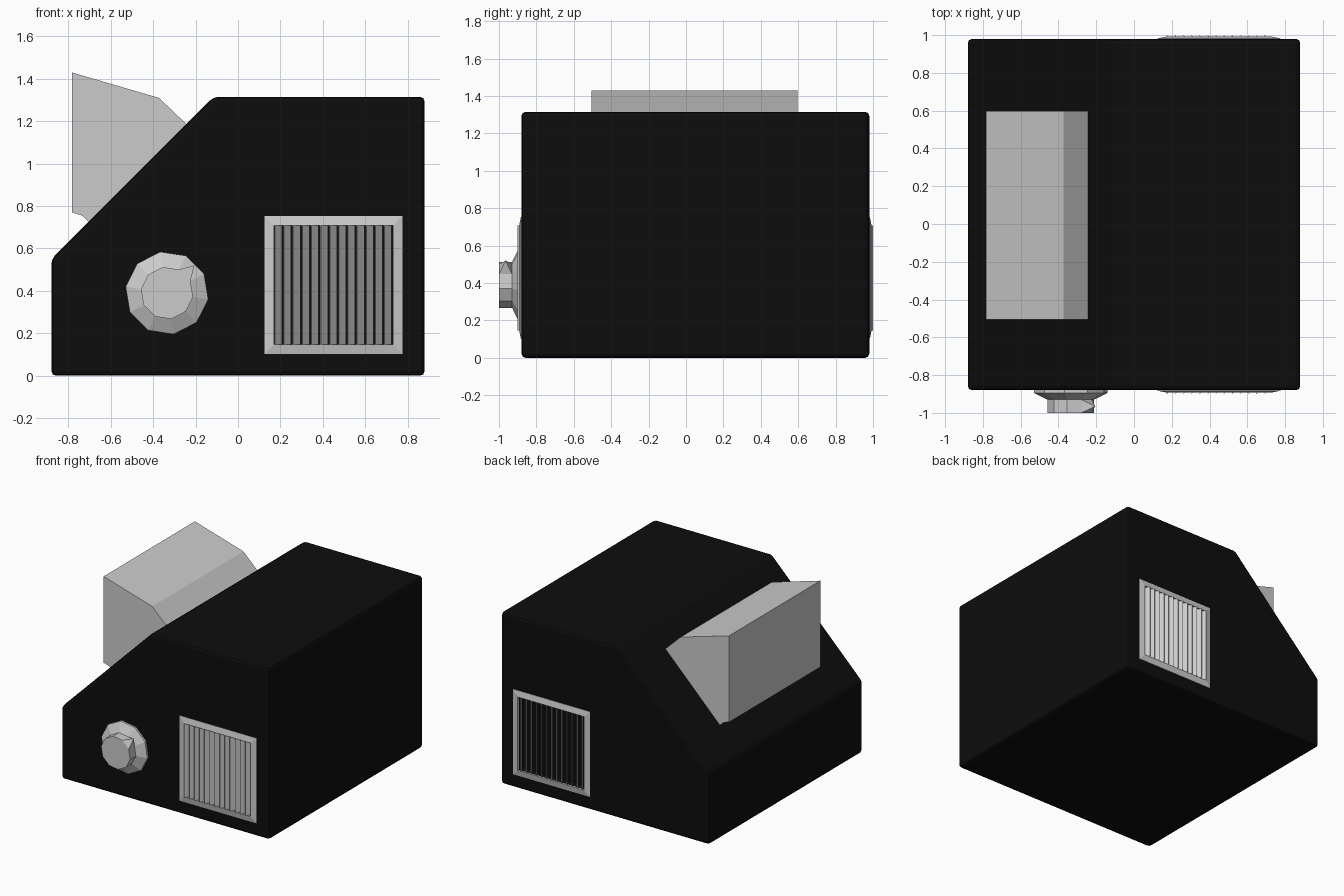
import bpy, bmesh
from math import sin, cos, radians

if "Cube" in bpy.data.objects:
    bpy.data.objects.remove(bpy.data.objects["Cube"])

black = bpy.data.materials.new("black_paint")
black.diffuse_color = (0.004, 0.004, 0.004, 1)
black.use_nodes = True
black.node_tree.nodes["Principled BSDF"].inputs["Base Color"].default_value = black.diffuse_color


def make_object(name, bm):
    bmesh.ops.recalc_face_normals(bm, faces=bm.faces)
    mesh = bpy.data.meshes.new(name)
    bm.to_mesh(mesh)
    bm.free()
    ob = bpy.data.objects.new(name, mesh)
    bpy.context.collection.objects.link(ob)
    return ob


def skin(bm, rings, cap=True, loop=False):
    """Bridge a sequence of equal-length point rings."""
    vs = [[bm.verts.new(p) for p in r] for r in rings]
    n = len(vs[0])
    pairs = list(zip(vs, vs[1:])) + ([(vs[-1], vs[0])] if loop else [])
    faces = [bm.faces.new((a[i], a[(i + 1) % n], b[(i + 1) % n], b[i]))
             for a, b in pairs for i in range(n)]
    if cap and not loop:
        bm.faces.new(vs[0][::-1])
        bm.faces.new(vs[-1])
    return faces


def extrude_xz(bm, profile, y0, y1):
    skin(bm, [[(x, y, z) for x, z in profile] for y in (y0, y1)])


# Wedge-fronted cabinet with softened edges
bm = bmesh.new()
extrude_xz(bm, [(-.88, 0), (.88, 0), (.88, 1.315), (-.115, 1.315), (-.88, .55)], -.88, .98)
bmesh.ops.bevel(bm, geom=bm.edges[:], offset=.022, segments=2, profile=.5,
                affect='EDGES', clamp_overlap=True)
body = make_object("cabinet", bm)
body.data.materials.append(black)

# Shallow recesses behind both vents
X0, X1, Z0, Z1 = .17, .73, .147, .708
for wall, out, side in ((-.88, -1, "front"), (.98, 1, "back")):
    bm = bmesh.new()
    extrude_xz(bm, [(X0, Z0), (X1, Z0), (X1, Z1), (X0, Z1)],
               wall - .05 * out, wall + .05 * out)
    cutter = make_object(side + "_vent_cutter", bm)
    cutter.data.materials.append(black)
    mod = body.modifiers.new("recess", 'BOOLEAN')
    mod.operation, mod.solver, mod.object = 'DIFFERENCE', 'EXACT', cutter
    bpy.context.view_layer.objects.active = body
    bpy.ops.object.modifier_apply(modifier=mod.name)
    bpy.data.objects.remove(cutter)

    # Mitred frame, raised towards its inner edge
    def rect(m, d):
        y = wall + d * out
        return [(X0 - m, y, Z0 - m), (X1 + m, y, Z0 - m),
                (X1 + m, y, Z1 + m), (X0 - m, y, Z1 + m)]
    bm = bmesh.new()
    skin(bm, [rect(.045, -.005), rect(.045, .003), rect(0, .012), rect(0, -.005)], loop=True)
    make_object(side + "_vent_frame", bm)

    # Slanted vertical slats
    bm = bmesh.new()
    count = 13
    pitch = (X1 - X0) / count
    for i in range(count):
        x = X0 + i * pitch + .002
        plan = [(x, .02), (x + .003, .02), (x + .036, -.016), (x + .033, -.016)]
        skin(bm, [[(px, wall + d * out, z) for px, d in plan] for z in (Z0, Z1)])
    make_object(side + "_vent_slats", bm)

# Monitor housing set into the slope
bm = bmesh.new()
extrude_xz(bm, [(-.783, 1.43), (-.783, .77), (-.735, .755), (-.68, .70),
                (-.20, 1.145), (-.372, 1.31)], -.505, .597)
make_object("monitor_housing", bm)

# Ten-sided dial with flared skirt and pointed indicator
CX, CZ, SIDES = -.335, .39, 10


def dial_ring(r, y):
    return [(CX + r * cos(radians(36 * i - 8.7)), y,
             CZ + r * sin(radians(36 * i - 8.7))) for i in range(SIDES)]


bm = bmesh.new()
faces = skin(bm, [dial_ring(.197, -.875), dial_ring(.197, -.895),
                  dial_ring(.124, -.93), dial_ring(.124, -1)])
pointer = faces[2 * SIDES + 1]
tip = bmesh.ops.poke(bm, faces=[pointer])["verts"][0]
tip.co = (-.205, -.965, .52)
make_object("dial", bm)
